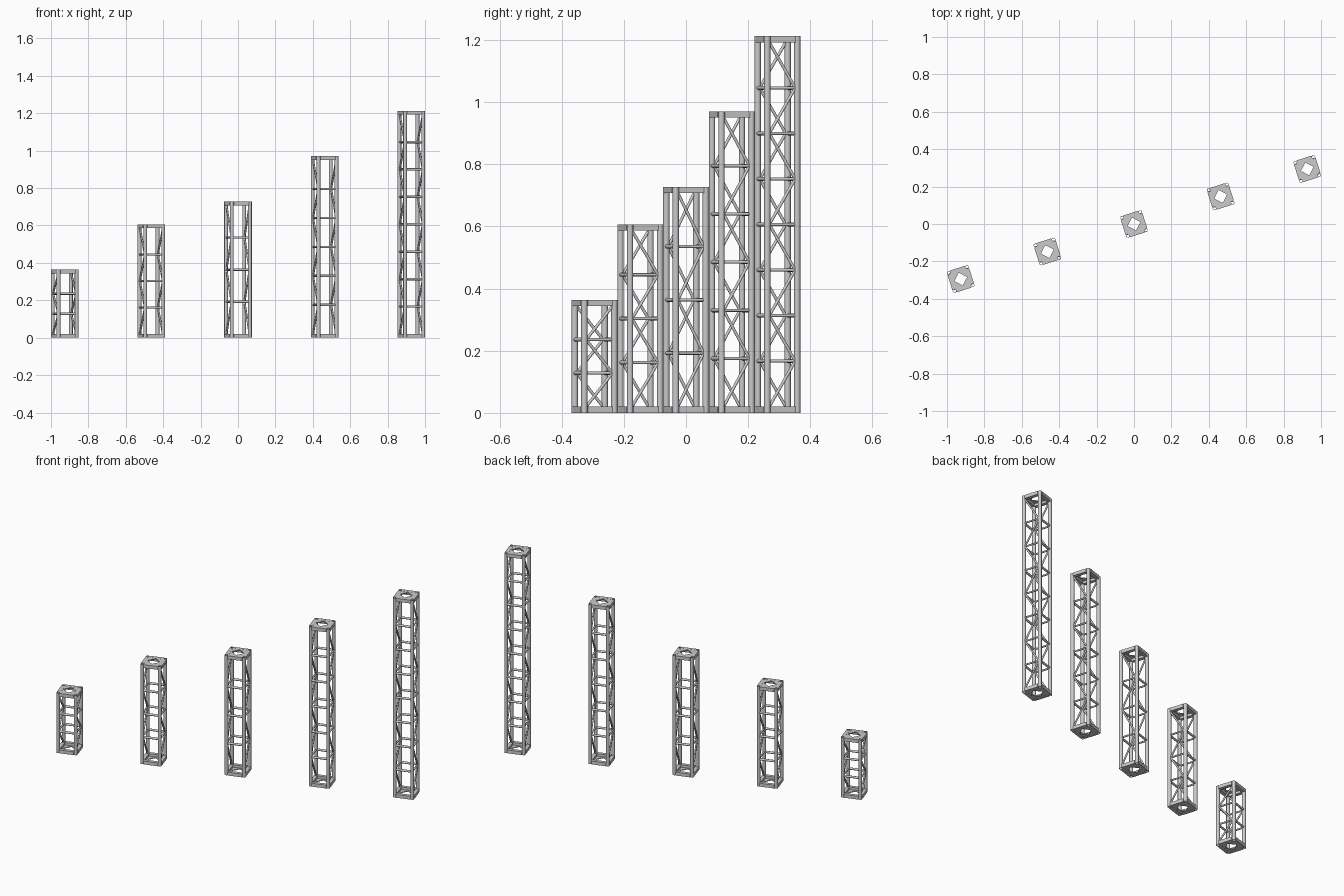
import bpy, bmesh, math
from mathutils import Vector, Matrix

if "Cube" in bpy.data.objects:
    bpy.data.objects.remove(bpy.data.objects["Cube"])

FOOT = 0.1213
R = 0.0101            # chord radius
C = FOOT / 2 - R      # chord centre offset
ANGLE = math.radians(17.6)
STEP = Vector((0.4632, 0.1472, 0))
TOWERS = [(3, 3), (5, 4), (6, 4), (8, 6), (10, 8)]   # length in feet, panels


def rod(bm, a, b, r, sides=12):
    a, b = Vector(a), Vector(b)
    d = b - a
    m = Matrix.Translation((a + b) / 2) @ d.to_track_quat('Z', 'Y').to_matrix().to_4x4()
    bmesh.ops.create_cone(bm, cap_ends=True, segments=sides, radius1=r, radius2=r,
                          depth=d.length, matrix=m)


def pipe(bm, x, y, h, r_out, r_in, sides=20):
    rings = []
    for r, z in ((r_out, 0), (r_out, h), (r_in, h), (r_in, 0)):
        rings.append([bm.verts.new((x + r * math.cos(t * math.tau / sides),
                                    y + r * math.sin(t * math.tau / sides), z))
                      for t in range(sides)])
    for i in range(4):
        p, q = rings[i], rings[(i + 1) % 4]
        for j in range(sides):
            k = (j + 1) % sides
            bm.faces.new((p[j], p[k], q[k], q[j]))


def box(bm, centre, size):
    bmesh.ops.create_cube(bm, size=1, matrix=Matrix.Translation(centre) @ Matrix.Diagonal((*size, 1)))


def prism(bm, points, z, t):
    f = bm.faces.new([bm.verts.new((x, y, z)) for x, y in points])
    new = bmesh.ops.extrude_face_region(bm, geom=[f])['geom']
    bmesh.ops.translate(bm, vec=(0, 0, t), verts=[v for v in new if isinstance(v, bmesh.types.BMVert)])


def finish(bm, name, place):
    bmesh.ops.recalc_face_normals(bm, faces=bm.faces)
    me = bpy.data.meshes.new(name)
    bm.to_mesh(me)
    bm.free()
    ob = bpy.data.objects.new(name, me)
    ob.matrix_world = place
    bpy.context.collection.objects.link(ob)
    bpy.ops.object.select_all(action='DESELECT')
    ob.select_set(True)
    bpy.context.view_layer.objects.active = ob
    bpy.ops.object.shade_smooth_by_angle(angle=math.radians(35))


for i, (feet, panels) in enumerate(TOWERS):
    h = feet * FOOT
    place = Matrix.Translation(STEP * (i - 2)) @ Matrix.Rotation(ANGLE, 4, 'Z')
    levels = [2 * R + (h - 4 * R) * k / panels for k in range(panels + 1)]

    # four hollow corner chords
    bm = bmesh.new()
    for sx in (-1, 1):
        for sy in (-1, 1):
            pipe(bm, sx * C, sy * C, h, R, 0.0075)
    finish(bm, f"truss_{i + 1}_chords", place)

    # horizontal rungs on all four sides
    bm = bmesh.new()
    for z in levels[1:-1]:
        for s in (-1, 1):
            rod(bm, (-C + 0.008, s * C, z), (C - 0.008, s * C, z), 0.0065)
            rod(bm, (s * C, -C + 0.008, z), (s * C, C - 0.008, z), 0.005)
    finish(bm, f"truss_{i + 1}_rungs", place)

    # zigzag braces on the two side faces
    bm = bmesh.new()
    e = C - 0.0085
    for s in (-1, 1):
        for k in range(panels):
            d = -s * (1 if k % 2 == 0 else -1)
            rod(bm, (s * C, d * e, levels[k] + 0.003), (s * C, -d * e, levels[k + 1] - 0.003), 0.005)
    finish(bm, f"truss_{i + 1}_braces", place)

    # end frames: edge bars and corner gussets around a diamond opening
    bm = bmesh.new()
    g, cut, hole, t = 0.05, 0.0115, 0.036, 0.005
    for zc, zp in ((R, 0.0005), (h - R, h - 0.0005 - t)):
        for s in (-1, 1):
            box(bm, (0, s * C, zc), (2 * C - 0.017, 2 * R, 2 * R))
            box(bm, (s * C, 0, zc), (2 * R, 2 * C - 0.017, 2 * R))
            for q in (-1, 1):
                outline = [(hole, 0), (g, 0), (g, g - cut), (g - cut, g), (0, g), (0, hole)]
                prism(bm, [(s * x, q * y) for x, y in outline], zp, t)
    finish(bm, f"truss_{i + 1}_end_frames", place)
